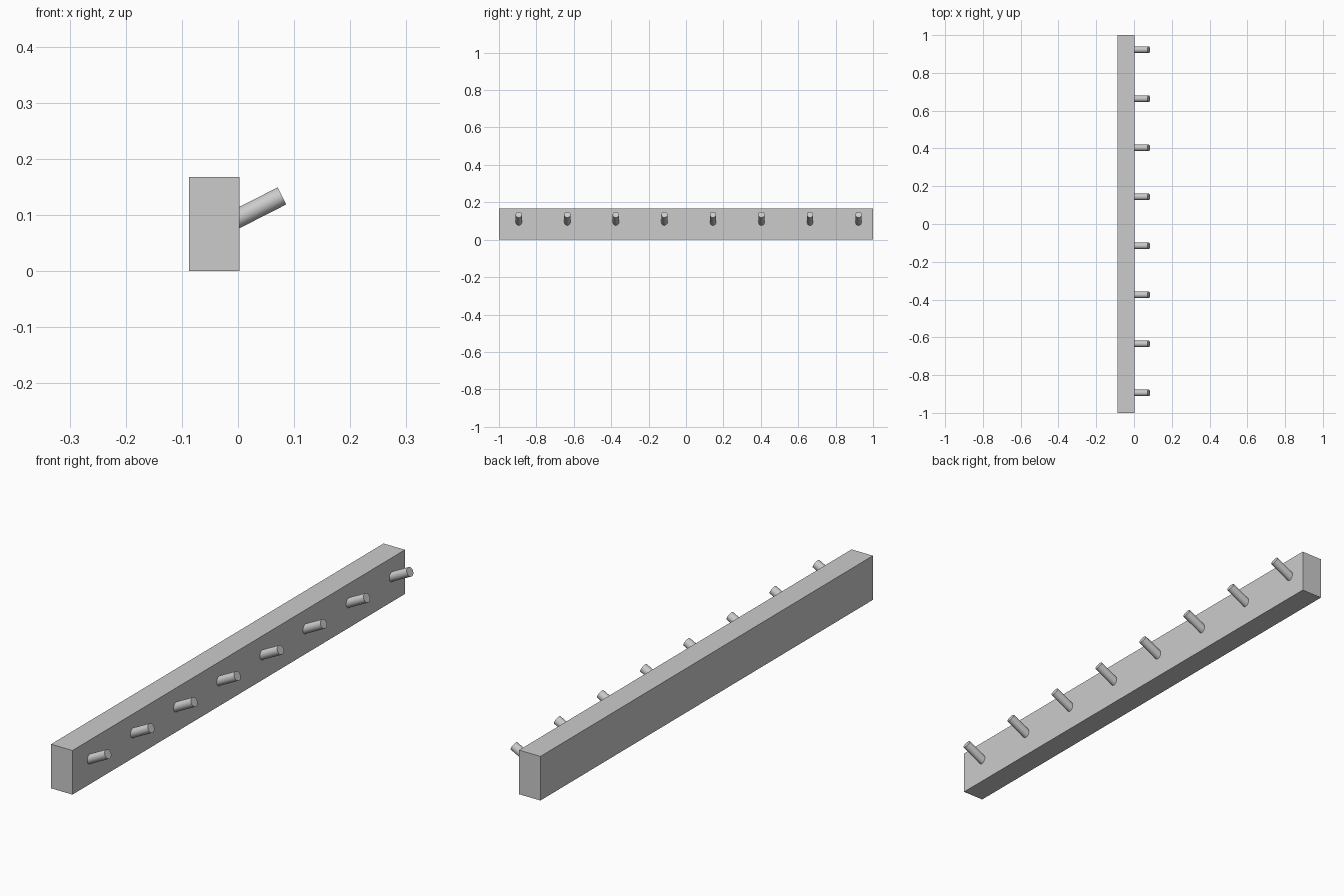
import bpy, math
from mathutils import Vector

if "Cube" in bpy.data.objects:
    bpy.data.objects.remove(bpy.data.objects["Cube"])


def shade(obj):
    bpy.ops.object.select_all(action='DESELECT')
    obj.select_set(True)
    bpy.context.view_layer.objects.active = obj
    bpy.ops.object.shade_smooth_by_angle(angle=math.radians(35))


# Backing board
X0, X1, HEIGHT = -0.087, 0.003, 0.168
bpy.ops.mesh.primitive_cube_add(size=1, location=((X0 + X1) / 2, 0, HEIGHT / 2))
board = bpy.context.object
board.name = "board"
board.scale = (X1 - X0, 2.0, HEIGHT)
bpy.ops.object.transform_apply(location=False, rotation=False, scale=True)

# Row of pegs tilted upward, rooted just inside the board
TILT = math.radians(27)
RADIUS = 0.017
axis = Vector((math.cos(TILT), 0, math.sin(TILT)))
tip = Vector((0.0783, 0, 0.134))
length = (tip.x + 0.007) / axis.x
COUNT, FIRST_Y, STEP = 8, -0.894, 0.2595

for i in range(COUNT):
    centre = tip - axis * (length / 2)
    centre.y = FIRST_Y + i * STEP
    bpy.ops.mesh.primitive_cylinder_add(
        vertices=32, radius=RADIUS, depth=length,
        location=centre, rotation=(0, math.pi / 2 - TILT, 0))
    peg = bpy.context.object
    peg.name = f"peg_{i + 1}"
    shade(peg)
